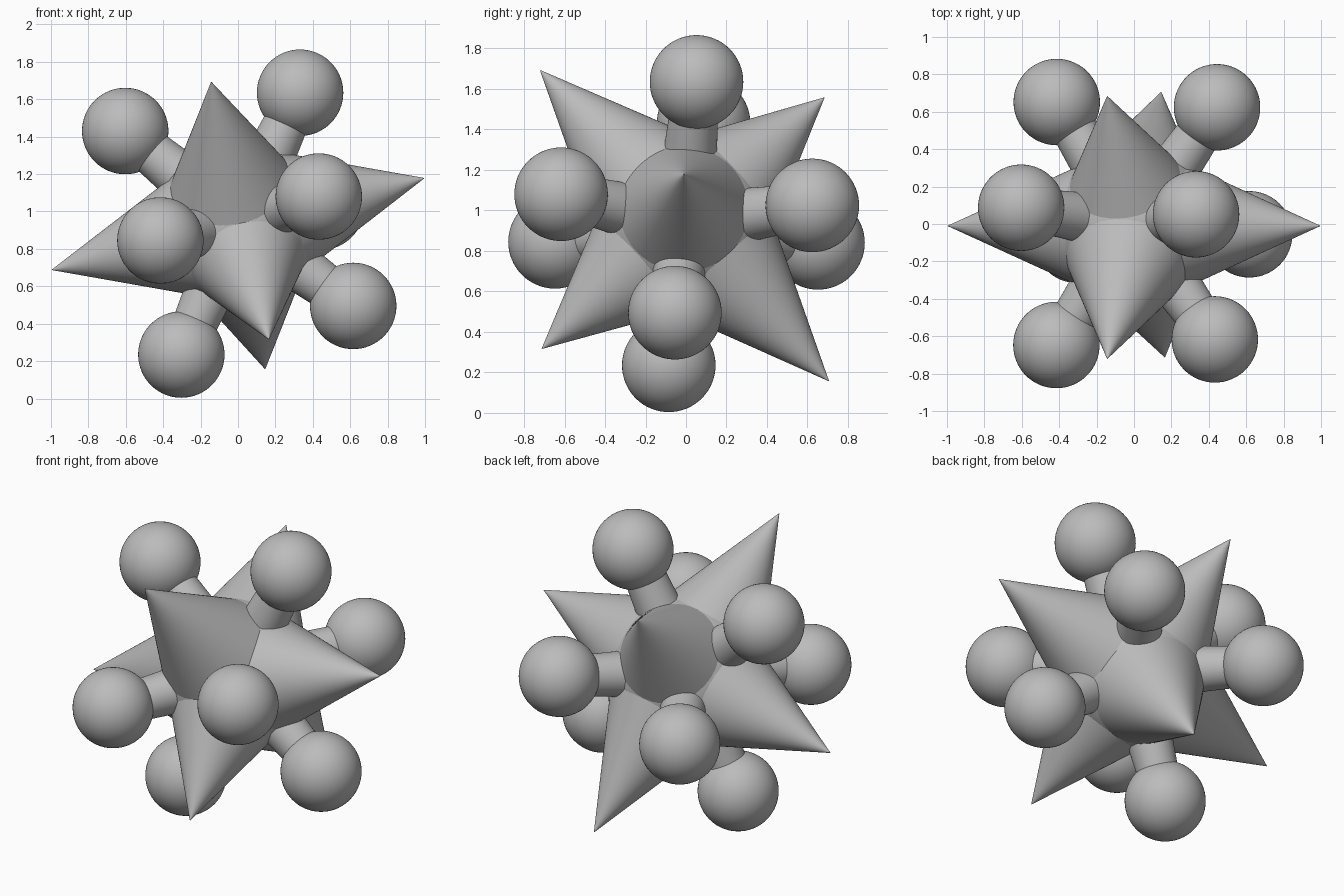
import bpy
import math
from mathutils import Vector

cube = bpy.data.objects.get("Cube")
if cube:
    bpy.data.objects.remove(cube, do_unlink=True)

grey = bpy.data.materials.new("plain grey")
grey.use_nodes = True
colour = (0.5, 0.5, 0.5, 1)
grey.diffuse_color = colour
grey.node_tree.nodes["Principled BSDF"].inputs["Base Color"].default_value = colour

CENTRE = Vector((0.003, -0.01, 0.933))


def finish(name):
    obj = bpy.context.object
    obj.name = name
    obj.data.materials.append(grey)
    bpy.ops.object.shade_smooth_by_angle(angle=math.radians(35))


def tapered(name, start, end, r1, r2):
    axis = end - start
    bpy.ops.mesh.primitive_cone_add(
        vertices=96, radius1=r1, radius2=r2, depth=axis.length,
        location=(start + end) / 2,
        rotation=axis.to_track_quat('Z', 'Y').to_euler())
    finish(name)


def ball(name, place, radius):
    bpy.ops.mesh.primitive_uv_sphere_add(segments=64, ring_count=32, radius=radius, location=place)
    finish(name)


# Round core that the spikes and stems grow from
ball("core", CENTRE, 0.443)

# Six spikes, in opposite pairs along three tilted axes;
# the tiny blunt tip keeps the shading of the sides even
spikes = {"left": (0.995, -0.01, 1.178),
          "right": (-0.995, -0.01, 0.688),
          "front_upper": (-0.143, -0.72, 1.692),
          "back_lower": (0.145, 0.705, 0.158),
          "back_upper": (-0.143, 0.683, 1.557),
          "front_lower": (0.165, -0.712, 0.317)}
BASE_RADIUS = 0.455
BASE_SHIFT = 0.2
for name, tip in spikes.items():
    tip = Vector(tip)
    tapered(name + "_spike", CENTRE.lerp(tip, BASE_SHIFT), tip,
            BASE_RADIUS * (1 - BASE_SHIFT), 0.0015)

# Eight knobs on tapered stems between the spikes
knobs = {"upper_right": (-0.603, 0.087, 1.43),
         "upper_left": (0.332, 0.052, 1.635),
         "front_right": (-0.415, -0.647, 0.845),
         "front_left": (0.432, -0.617, 1.08),
         "back_right": (-0.413, 0.652, 0.84),
         "back_left": (0.444, 0.624, 1.025),
         "lower_left": (0.616, -0.055, 0.495),
         "lower_right": (-0.303, -0.085, 0.235)}
for name, place in knobs.items():
    place = Vector(place)
    tapered(name + "_stem", CENTRE.lerp(place, 0.3), CENTRE.lerp(place, 0.8), 0.142, 0.118)
    ball(name + "_knob", place, 0.231)
